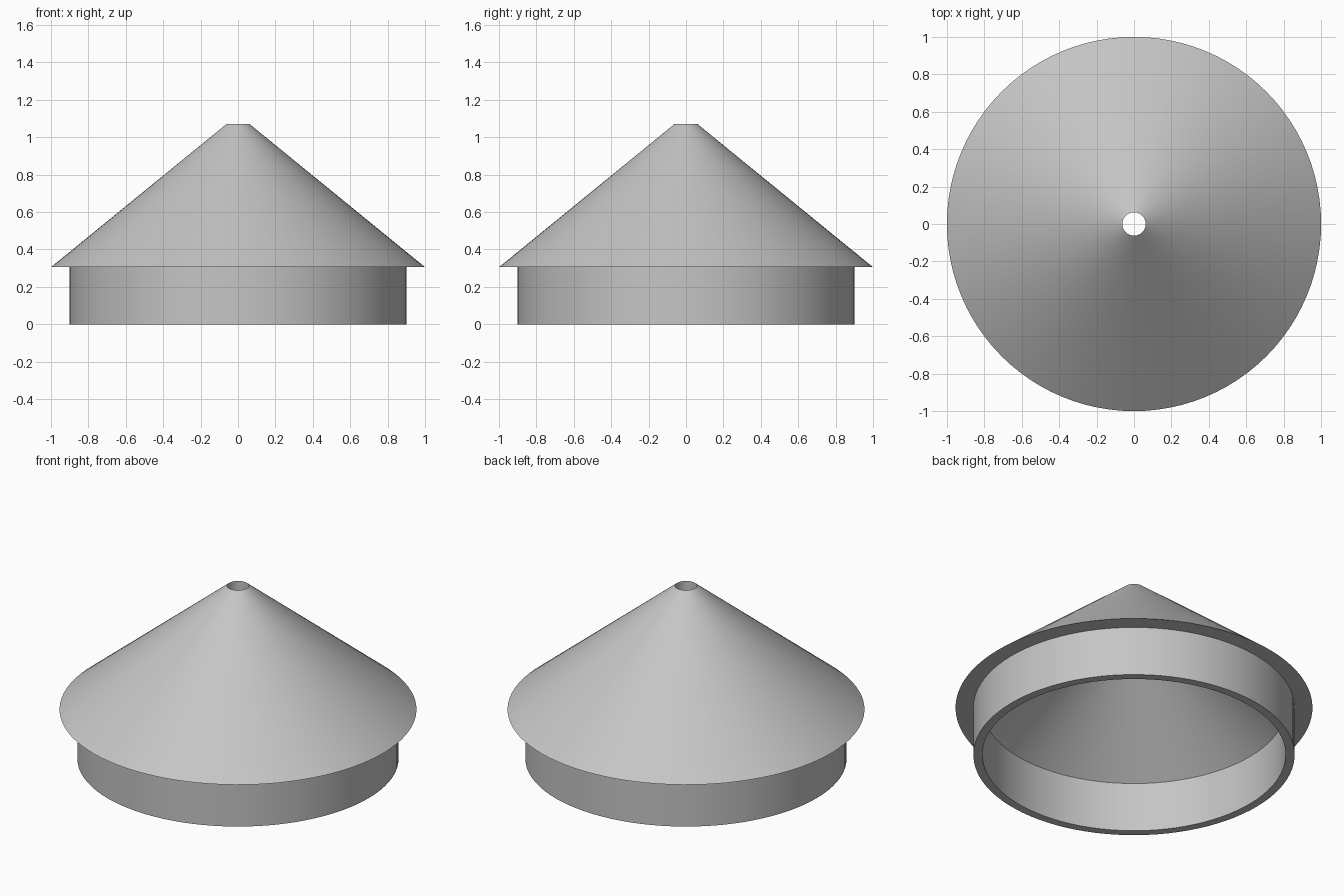
import bpy
import bmesh
import math

cube = bpy.data.objects.get("Cube")
if cube:
    bpy.data.objects.remove(cube)

SEGMENTS = 96
BASE_R, WALL, BRIM_R, HOLE_R = 0.90, 0.05, 1.0, 0.062
BRIM_Z, TOP_Z = 0.305, 1.07

# Single matte grey
grey = bpy.data.materials.new("light_grey")
grey.use_nodes = True
colour = (0.56, 0.56, 0.56, 1)
grey.diffuse_color = colour
grey.node_tree.nodes["Principled BSDF"].inputs["Base Color"].default_value = colour


def revolve(name, profile, material):
    """Spin a closed (radius, height) outline around the z axis."""
    bm = bmesh.new()
    verts = [bm.verts.new((r, 0, z)) for r, z in profile]
    edges = [bm.edges.new((v, verts[(i + 1) % len(verts)])) for i, v in enumerate(verts)]
    bmesh.ops.spin(bm, geom=verts + edges, cent=(0, 0, 0), axis=(0, 0, 1),
                   angle=math.tau, steps=SEGMENTS, use_merge=True)
    bmesh.ops.remove_doubles(bm, verts=bm.verts, dist=1e-5)
    bmesh.ops.recalc_face_normals(bm, faces=bm.faces)
    mesh = bpy.data.meshes.new(name)
    bm.to_mesh(mesh)
    bm.free()
    mesh.materials.append(material)
    obj = bpy.data.objects.new(name, mesh)
    bpy.context.collection.objects.link(obj)
    bpy.ops.object.select_all(action="DESELECT")
    obj.select_set(True)
    bpy.context.view_layer.objects.active = obj
    bpy.ops.object.shade_smooth_by_angle(angle=math.radians(25))
    return obj


# Hollow cone on a cylindrical collar, inner cone parallel to the outer one
inner_r = BASE_R - WALL
slope = (TOP_Z - BRIM_Z) / (BRIM_R - HOLE_R)
hole_bottom = BRIM_Z + slope * (inner_r - HOLE_R)

revolve("conical_cap", [
    (inner_r, 0), (BASE_R, 0), (BASE_R, BRIM_Z), (BRIM_R, BRIM_Z),
    (HOLE_R, TOP_Z), (HOLE_R, hole_bottom), (inner_r, BRIM_Z),
], grey)
